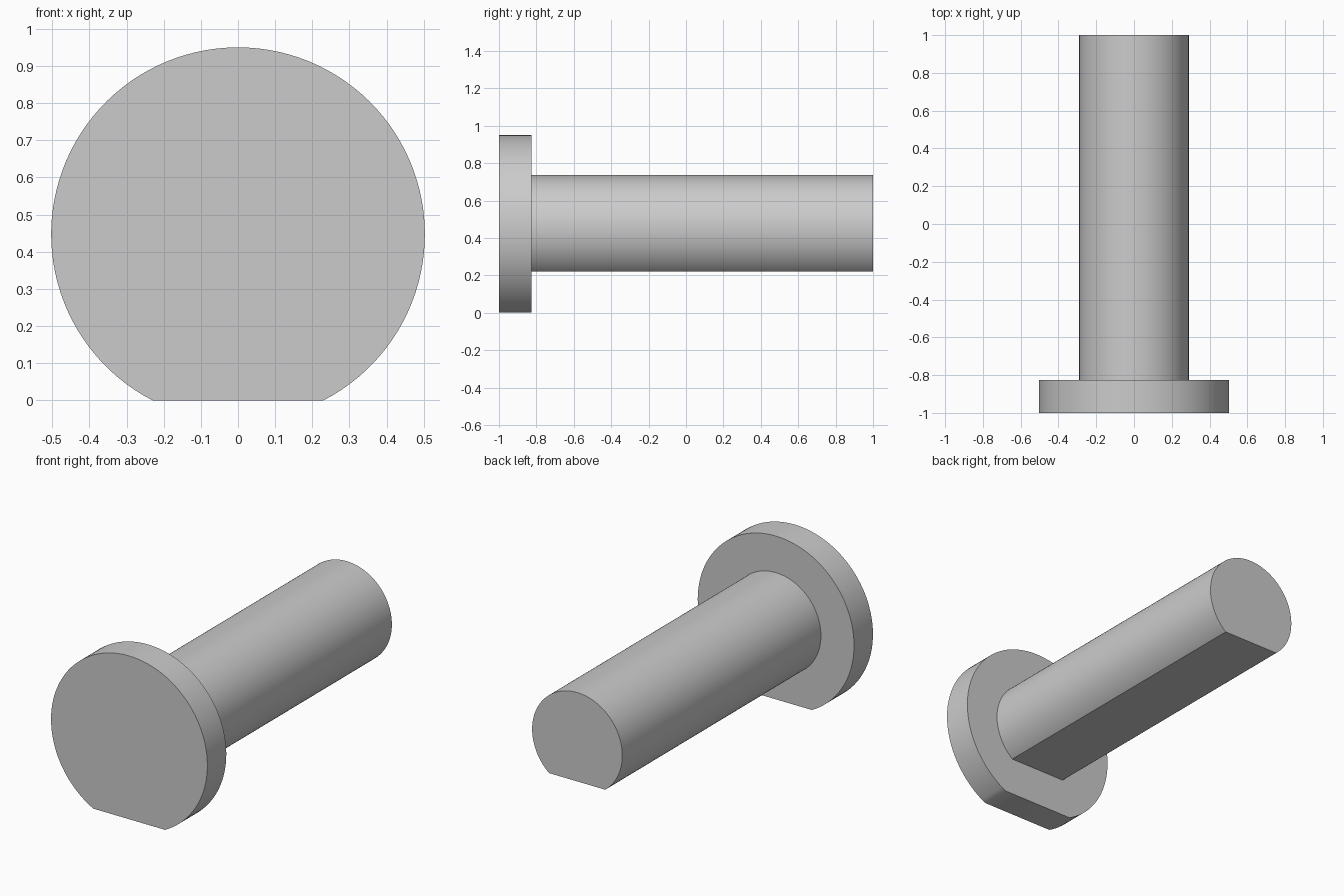
import bpy
import math

cube = bpy.data.objects.get("Cube")
if cube:
    bpy.data.objects.remove(cube, do_unlink=True)

# Plain grey finish
grey = bpy.data.materials.new("plain_grey")
grey.use_nodes = True
colour = (0.6, 0.6, 0.6, 1.0)
grey.diffuse_color = colour
grey.node_tree.nodes["Principled BSDF"].inputs["Base Color"].default_value = colour

AXIS_Z = 0.447


def flatted_cylinder(name, radius, flat_z, y_front, y_back, segments=96):
    """Round bar along y with a flat cut along its underside."""
    drop = AXIS_Z - flat_z
    start = -math.asin(drop / radius)
    sweep = math.pi - 2 * start
    ring = [(radius * math.cos(start + sweep * i / segments),
             AXIS_Z + radius * math.sin(start + sweep * i / segments))
            for i in range(segments + 1)]
    n = len(ring)
    verts = [(x, y, z) for y in (y_front, y_back) for x, z in ring]
    faces = [tuple(range(n)), tuple(reversed(range(n, 2 * n)))]
    faces += [(i, i + n, (i + 1) % n + n, (i + 1) % n) for i in range(n)]
    mesh = bpy.data.meshes.new(name)
    mesh.from_pydata(verts, [], faces)
    mesh.materials.append(grey)
    obj = bpy.data.objects.new(name, mesh)
    bpy.context.collection.objects.link(obj)
    bpy.ops.object.select_all(action="DESELECT")
    obj.select_set(True)
    bpy.context.view_layer.objects.active = obj
    bpy.ops.object.shade_smooth_by_angle(angle=math.radians(30))
    return obj


# Wide head at the front, narrower shaft behind it
flatted_cylinder("head", 0.503, 0.0, -1.0, -0.826)
flatted_cylinder("shaft", 0.29, 0.22, -0.826, 1.0)
